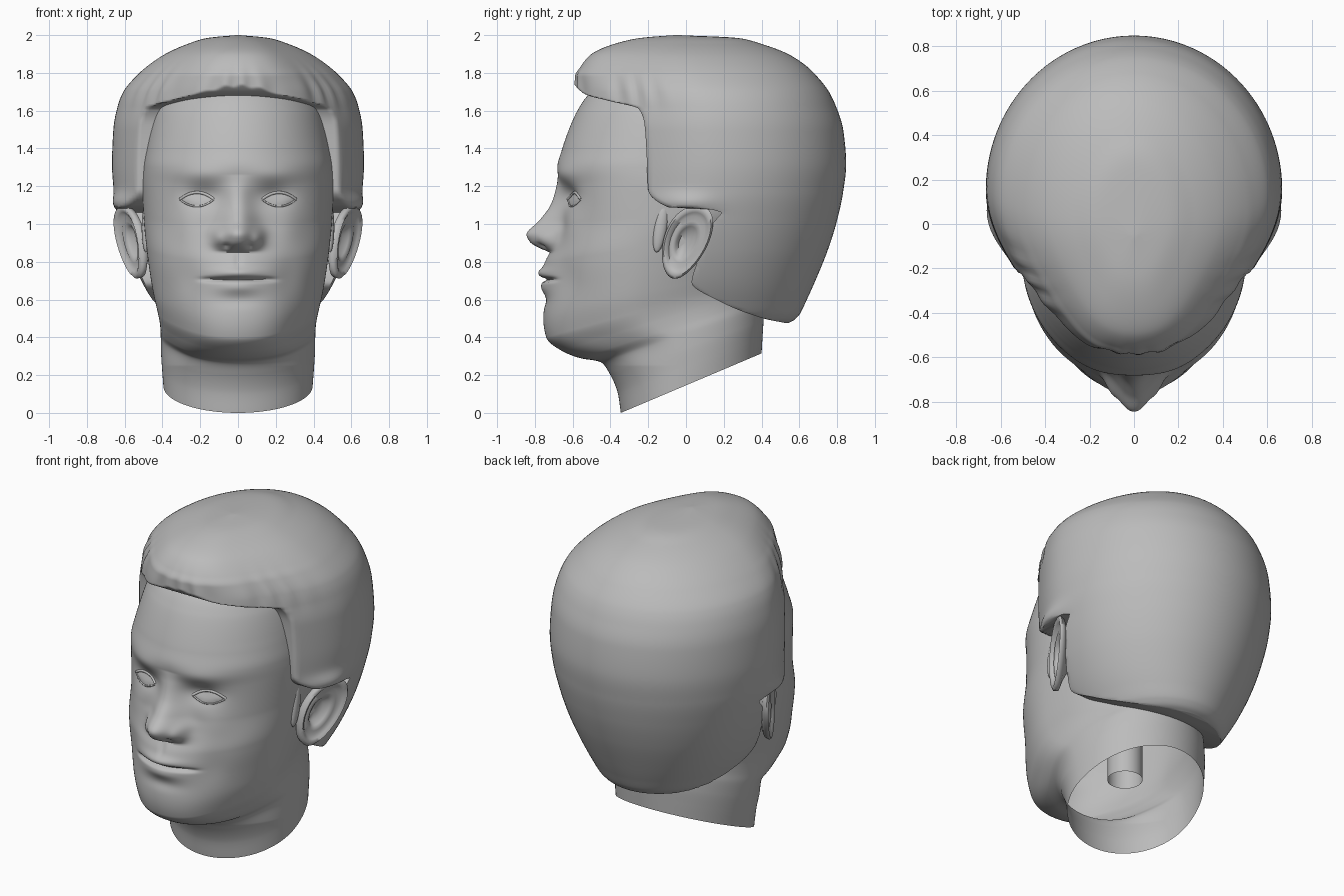
import bpy, bmesh, math
from mathutils import Vector
from mathutils.bvhtree import BVHTree

old = bpy.data.objects.get("Cube")
if old:
    bpy.data.objects.remove(old)

grey = bpy.data.materials.new("plain grey")
grey.use_nodes = True
grey.diffuse_color = (0.5, 0.5, 0.5, 1)
grey.node_tree.nodes["Principled BSDF"].inputs["Base Color"].default_value = (0.5, 0.5, 0.5, 1)


def interp(xs, ys, x):
    """Smooth interpolation that never overshoots."""
    x = min(max(x, xs[0]), xs[-1])
    i = 0
    while i < len(xs) - 2 and x > xs[i + 1]:
        i += 1
    sl = [(ys[k + 1] - ys[k]) / (xs[k + 1] - xs[k]) for k in range(len(xs) - 1)]

    def slope(k):
        if k == 0 or k == len(xs) - 1:
            return sl[0] if k == 0 else sl[-1]
        a, b = sl[k - 1], sl[k]
        return 2 * a * b / (a + b) if a * b > 0 else 0

    h = xs[i + 1] - xs[i]
    t = (x - xs[i]) / h
    return (ys[i] * (1 + 2 * t) * (1 - t) ** 2 + ys[i + 1] * t * t * (3 - 2 * t)
            + h * slope(i) * t * (1 - t) ** 2 - h * slope(i + 1) * t * t * (1 - t))


def make(name, verts, faces, angle=60):
    mesh = bpy.data.meshes.new(name)
    mesh.from_pydata(verts, [], faces)
    bm = bmesh.new()
    bm.from_mesh(mesh)
    bmesh.ops.recalc_face_normals(bm, faces=bm.faces)
    bm.to_mesh(mesh)
    bm.free()
    obj = bpy.data.objects.new(name, mesh)
    bpy.context.collection.objects.link(obj)
    mesh.materials.append(grey)
    bpy.ops.object.select_all(action='DESELECT')
    obj.select_set(True)
    bpy.context.view_layer.objects.active = obj
    bpy.ops.object.shade_smooth_by_angle(angle=math.radians(angle))


def skin(rings, cap_ends):
    """Join closed rings of equal length into a tube."""
    n = len(rings[0])
    verts = [p for r in rings for p in r]
    faces = [(j * n + i, j * n + (i + 1) % n, (j + 1) * n + (i + 1) % n, (j + 1) * n + i)
             for j in range(len(rings) - 1) for i in range(n)]
    if cap_ends[0]:
        faces.append(tuple(range(n)))
    if cap_ends[1]:
        faces.append(tuple(range(len(verts) - n, len(verts))))
    return verts, faces


def loft(stations, sub, n, middle, shape):
    """Egg-shaped rings; each station is front z, front y, back z, back y, half width."""
    ks = list(range(len(stations)))
    cols = list(zip(*stations))
    rings = []
    for j in range((len(ks) - 1) * sub + 1):
        zf, yf, zb, yb, hw = [interp(ks, c, j / sub) for c in cols]
        yc = yf + middle * (yb - yf)
        ring = []
        for i in range(n):
            s = 2 * i / n - 1
            a = math.pi * (0.55 * s + 0.45 * s ** 3)
            c = math.cos(a)
            y = yc + ((yf - yc) if c > 0 else (yc - yb)) * c
            z = zf + (zb - zf) * (y - yf) / (yb - yf)
            ring.append(shape(hw * math.sin(a), y, z, a))
        rings.append(ring)
    return rings


def bump(x, z, x0, z0, sx, sz):
    return math.exp(-((x - x0) / sx) ** 2 - ((z - z0) / sz) ** 2)


# Face features pushed out of the plain head
NOSE_Z = (0.85, 0.875, 0.905, 0.95, 1.02, 1.1, 1.2, 1.26)
NOSE_H = (0, 0.075, 0.135, 0.17, 0.11, 0.052, 0.018, 0)
NOSE_W = (0.09, 0.10, 0.105, 0.105, 0.09, 0.075, 0.065, 0.06)
EYE_X, EYE_Z, EYE_W, EYE_H = 0.217, 1.13, 0.09, 0.034


def features(x, z):
    ax = abs(x)
    d = 0
    if NOSE_Z[0] < z < NOSE_Z[-1]:
        w = interp(NOSE_Z, NOSE_W, z)
        d += interp(NOSE_Z, NOSE_H, z) * math.exp(-(ax / w) ** 2.2)
    d += 0.03 * bump(ax, z, 0.105, 0.925, 0.032, 0.04)      # nostril wings
    d -= 0.02 * bump(ax, z, 0.06, 0.885, 0.018, 0.012)      # nostrils
    d -= 0.038 * bump(ax, z, 0.18, 1.15, 0.10, 0.06)        # eye sockets
    d += 0.014 * bump(ax, z, 0.2, 1.26, 0.14, 0.05)         # brows
    d += 0.02 * bump(ax, z, 0.27, 0.98, 0.10, 0.09)         # cheeks
    d -= 0.012 * bump(ax, z, 0.27, 0.72, 0.07, 0.10)        # cheek hollows
    d += 0.03 * bump(x, z, 0, 0.75, 0.17, 0.10)             # muzzle
    d -= 0.008 * bump(x, z, 0, 0.81, 0.02, 0.04)            # philtrum
    d += 0.02 * bump(x, z, 0, 0.742, 0.12, 0.025)           # upper lip
    d += 0.012 * bump(x, z, 0, 0.662, 0.11, 0.03)           # lower lip
    d -= 0.01 * bump(x, z, 0, 0.595, 0.12, 0.035)           # chin fold
    slit = math.exp(-(ax / 0.19) ** 6)
    d -= 0.03 * slit * math.exp(-((z - 0.706) / 0.011) ** 2)
    # rounded eyeball in an almond outline
    u = (ax - EYE_X) / EYE_W
    if abs(u) < 1:
        v = (z - EYE_Z) / (EYE_H * (1 - u * u) + 0.001)
        if abs(v) < 1:
            d += 0.012 * (1 - u * u) * (1 - v * v)
    return d


# Narrowing of the face towards the front: slim jaw, full cheeks
TAPER_Z = (0.25, 0.42, 0.60, 0.80, 1.00, 1.25, 1.45)
TAPER = (0.0, 0.36, 0.26, 0.05, -0.10, -0.06, 0.0)


def face_shape(x, y, z, a):
    c = math.cos(a)
    if c > 0:
        x *= 1 - interp(TAPER_Z, TAPER, z) * c * c * (1 - c * c)
        y -= features(x, z) * min(1, 2 * c)
    return (x, y, z)


head_rings = loft([
    (1.80, -0.30, 1.80, 0.40, 0.25), (1.70, -0.50, 1.70, 0.50, 0.39),
    (1.60, -0.575, 1.60, 0.50, 0.44), (1.40, -0.655, 1.40, 0.50, 0.485),
    (1.30, -0.68, 1.30, 0.50, 0.50), (1.20, -0.668, 1.23, 0.50, 0.505),
    (1.00, -0.665, 1.10, 0.50, 0.50), (0.80, -0.725, 0.98, 0.45, 0.485),
    (0.65, -0.742, 0.88, 0.42, 0.468), (0.50, -0.755, 0.79, 0.41, 0.447),
    (0.40, -0.74, 0.72, 0.41, 0.427), (0.33, -0.66, 0.66, 0.41, 0.414),
    (0.29, -0.56, 0.61, 0.41, 0.41), (0.27, -0.455, 0.56, 0.41, 0.409),
    (0.20, -0.40, 0.49, 0.41, 0.408), (0.10, -0.36, 0.40, 0.405, 0.402),
    (0.00, -0.345, 0.315, 0.40, 0.395)], 19, 240, 0.45, face_shape)
head_verts, head_faces = skin(head_rings, (True, False))
make("head_and_neck", head_verts, head_faces, 80)
tree = BVHTree.FromPolygons(head_verts, head_faces)

# Swept-back hair: front and underside are cut away along the hairline
EDGE_Z = (0.475, 0.50, 0.59, 0.69, 0.80, 1.00, 1.07, 1.09, 1.18, 1.40, 1.53, 1.61, 1.65, 1.685, 1.71, 1.75)
EDGE_Y = (0.53, 0.41, 0.18, 0.03, 0.06, 0.14, 0.19, -0.10, -0.20, -0.21, -0.22, -0.25, -0.40, -0.53, -0.565, -0.60)


def hair_shape(x, y, z, a):
    c = math.cos(a)
    if c > 0:
        x *= 1 - 0.5 * c * c * (1 - c * c)
    x += math.copysign(0.03, x) * bump(y, z, -0.02, 1.11, 0.14, 0.05) * abs(math.sin(a))
    if y < 0:
        w = math.exp(-((z - 1.70) / 0.09) ** 2) * min(1, -y * 4)
        k = 1 + 0.012 * w * math.sin(24 * a + 3 * math.sin(6 * a))
        x, y = x * k, y * k
    return (x, y, z)


def trim(ring):
    """Flatten a ring at the hairline, no wider than the part that stays."""
    edge = interp(EDGE_Z, EDGE_Y, ring[0][2])
    lim = max([abs(p[0]) for p in ring if p[1] >= edge], default=0)
    return [p if p[1] >= edge else (max(-lim, min(lim, p[0])), edge, p[2]) for p in ring]


hair = [(2.00, -0.06, -0.04, 0.01), (1.985, -0.24, 0.27, 0.16), (1.95, -0.39, 0.41, 0.275),
        (1.90, -0.50, 0.54, 0.385), (1.83, -0.56, 0.645, 0.487), (1.78, -0.585, 0.695, 0.542),
        (1.70, -0.585, 0.757, 0.607), (1.62, -0.585, 0.795, 0.638), (1.50, -0.60, 0.832, 0.66),
        (1.32, -0.60, 0.848, 0.667), (1.17, -0.60, 0.832, 0.657), (1.02, -0.59, 0.80, 0.628),
        (0.86, -0.55, 0.75, 0.58), (0.70, -0.50, 0.685, 0.512), (0.60, -0.45, 0.64, 0.455),
        (0.52, -0.40, 0.60, 0.40), (0.49, -0.35, 0.57, 0.36), (0.477, -0.30, 0.545, 0.31)]
hair_rings = loft([(z, f, z, b, w) for z, f, b, w in hair], 11, 170, 0.52, hair_shape)
make("hair", *skin([trim(r) for r in hair_rings], (True, True)), 60)

# Ears: a dished oval with a rolled rim and a back side
EAR_PROFILE = ((0.02, -0.04), (0.3, -0.04), (0.42, -0.015), (0.56, 0.0), (0.7, -0.008),
               (0.8, 0.008), (0.92, 0.018), (1.0, 0.004), (0.95, -0.025), (0.65, -0.05), (0.3, -0.09))


def ear_point(side, r, dx, a):
    dz = 0.195 * math.sin(a) * r
    dy = 0.122 * math.cos(a) * r * (1 + 0.9 * dz)
    return (side * (0.57 + 0.5 * dy + 0.2 * dz + dx), dy + 0.3 * dz, 0.905 + dz)


def tube(name, points, radius):
    cu = bpy.data.curves.new(name, 'CURVE')
    cu.dimensions = '3D'
    cu.bevel_depth = radius
    cu.bevel_resolution = 2
    sp = cu.splines.new('POLY')
    sp.points.add(len(points) - 1)
    for p, q in zip(sp.points, points):
        p.co = (*q, 1)
    cu.materials.append(grey)
    obj = bpy.data.objects.new(name, cu)
    bpy.context.collection.objects.link(obj)


def on_face(x, z):
    return tree.ray_cast(Vector((x, -2, z)), Vector((0, 1, 0)))[0]


for side, word in ((1, "left"), (-1, "right")):
    rings = [[ear_point(side, r, dx, 2 * math.pi * i / 48) for i in range(48)] for r, dx in EAR_PROFILE]
    make(word + "_ear", *skin(rings, (True, True)), 70)
    # sideburn tab in front of the ear
    tab = [[(side * (0.488 + 0.022 * math.sin(t) * math.cos(a)),
             -0.135 + 0.035 * math.sin(t) * math.sin(a) + 0.02 * math.cos(t),
             0.98 + 0.13 * math.cos(t)) for a in [math.pi * i / 8 for i in range(16)]]
           for t in [0.05 + 3.04 * j / 14 for j in range(15)]]
    make(word + "_sideburn", *skin(tab, (True, True)))
    # eyelid rims
    for lid, sign, radius in (("upper", 1, 0.008), ("lower", -1, 0.005)):
        us = [-1 + 2 * i / 20 for i in range(21)]
        tube(f"{word}_{lid}_eyelid",
             [on_face(side * (EYE_X + EYE_W * u), EYE_Z + sign * 1.08 * EYE_H * (1 - u * u)) for u in us], radius)

# Hollow socket inside the neck
socket = [[(0.1 * math.cos(a), -0.08 + 0.1 * math.sin(a), z) for a in [math.pi * i / 12 for i in range(24)]]
          for z in (0.33, 0.75)]
make("neck_socket", *skin(socket, (False, True)), 40)
